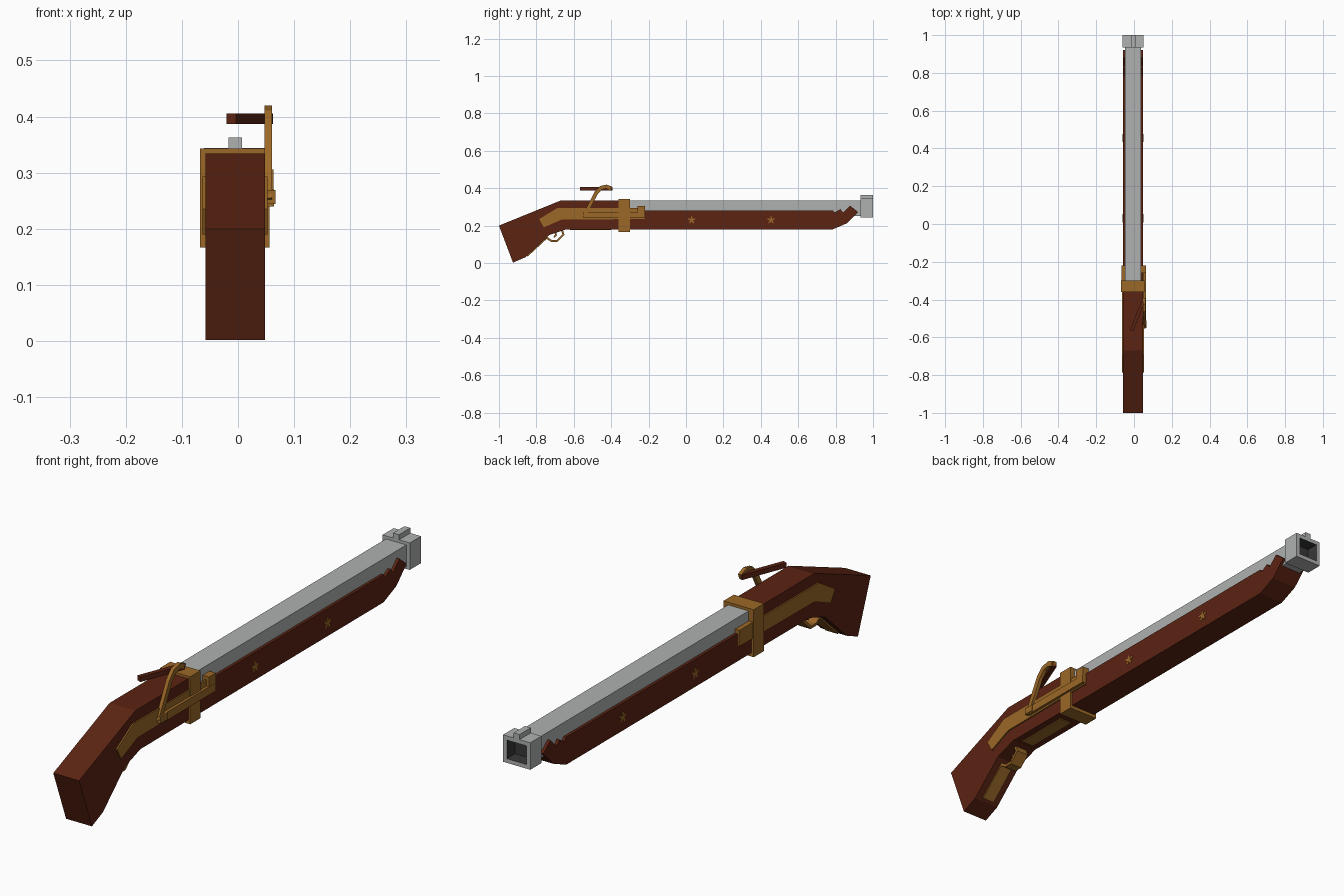
import bpy
import bmesh
import math
from mathutils import Vector

cube = bpy.data.objects.get("Cube")
if cube:
    bpy.data.objects.remove(cube, do_unlink=True)


def material(name, rgb):
    m = bpy.data.materials.new(name)
    m.use_nodes = True
    m.diffuse_color = (*rgb, 1)
    bsdf = next(n for n in m.node_tree.nodes if n.type == 'BSDF_PRINCIPLED')
    bsdf.inputs["Base Color"].default_value = (*rgb, 1)
    return m


WOOD = material("red_brown_wood", (0.105, 0.017, 0.006))
BRASS = material("brass", (0.33, 0.138, 0.02))
STEEL = material("grey_steel", (0.43, 0.44, 0.44))
DARK = material("dark_bore", (0.04, 0.04, 0.04))

MID = -0.005          # centre plane of the gun
LEFT, RIGHT = 0.048, -0.058


def finish(name, bm, *mats):
    bmesh.ops.recalc_face_normals(bm, faces=bm.faces)
    mesh = bpy.data.meshes.new(name)
    bm.to_mesh(mesh)
    bm.free()
    for m in mats:
        mesh.materials.append(m)
    ob = bpy.data.objects.new(name, mesh)
    bpy.context.collection.objects.link(ob)
    return ob


def prism(name, outline, x0, x1, mat):
    """Extrude a (y, z) outline from x0 to x1."""
    bm = bmesh.new()
    face = bm.faces.new([bm.verts.new((x0, y, z)) for y, z in outline])
    side = bmesh.ops.extrude_face_region(bm, geom=[face])["geom"]
    verts = [v for v in side if isinstance(v, bmesh.types.BMVert)]
    bmesh.ops.translate(bm, verts=verts, vec=(x1 - x0, 0, 0))
    return finish(name, bm, mat)


def box(name, x, y, z, mat):
    (y0, y1), (z0, z1) = y, z
    return prism(name, [(y0, z0), (y1, z0), (y1, z1), (y0, z1)], *x, mat)


def strip(name, path, width, x0, x1, mat):
    """Bent bar of constant width following a (y, z) path."""
    pts = [Vector(p) for p in path]
    upper, lower = [], []
    for i, p in enumerate(pts):
        a = (p - pts[i - 1]).normalized() if i else (pts[1] - p).normalized()
        b = (pts[i + 1] - p).normalized() if i + 1 < len(pts) else a
        t = (a + b).normalized()
        off = Vector((-t.y, t.x)) * width / 2 / max(t.dot(a), 0.5)
        upper.append(p + off)
        lower.append(p - off)
    return prism(name, upper + lower[::-1], x0, x1, mat)


# Wooden stock with bent grip and notched fore-end
prism("stock", [
    (-1, 0.2), (-0.67, 0.334), (-0.31, 0.334), (-0.31, 0.282),
    (0.785, 0.282), (0.795, 0.27), (0.825, 0.288), (0.84, 0.27),
    (0.878, 0.306), (0.92, 0.272), (0.86, 0.212), (0.785, 0.18),
    (-0.64, 0.18), (-0.73, 0.15), (-0.86, 0.03), (-0.925, 0.002)],
    RIGHT, LEFT, WOOD)

# Barrel
box("barrel", (-0.047, 0.037), (-0.32, 0.95), (0.252, 0.333), STEEL)

# Muzzle block with a square bore
bm = bmesh.new()
bmesh.ops.create_cube(bm, size=1)
bmesh.ops.scale(bm, verts=bm.verts, vec=(0.112, 0.066, 0.1))
bmesh.ops.translate(bm, verts=bm.verts, vec=(MID, 0.967, 0.294))
bm.normal_update()
front = max(bm.faces, key=lambda f: f.calc_center_median().y)
bmesh.ops.inset_region(bm, faces=[front], thickness=0.022)
hole = bmesh.ops.extrude_discrete_faces(bm, faces=[front])["faces"][0]
bmesh.ops.translate(bm, verts=hole.verts, vec=(0, -0.048, 0))
for f in {f for v in hole.verts for f in v.link_faces}:
    f.material_index = 1
finish("muzzle", bm, STEEL, DARK)
box("front_sight", (-0.017, 0.007), (0.934, 1), (0.34, 0.363), STEEL)

# Brass band around the breech
box("breech_band", (-0.068, 0.056), (-0.36, -0.3), (0.167, 0.343), BRASS)

# Side plates and flower inlays on both sides
plate = [(-0.785, 0.235), (-0.69, 0.293), (-0.22, 0.293),
         (-0.22, 0.235), (-0.665, 0.232), (-0.76, 0.19)]
for label, x, out in (("left", LEFT, 1), ("right", RIGHT, -1)):
    prism(label + "_side_plate", plate, x - out * 0.002, x + out * 0.005, BRASS)
    for n, y in enumerate((0.03, 0.455)):
        petals = []
        for k in range(20):
            a = math.tau * k / 20 + math.pi / 2
            r = 0.015 + 0.008 * math.cos(5 * (a - math.pi / 2))
            petals.append((y + r * math.cos(a), 0.23 + r * math.sin(a)))
        prism(f"{label}_flower_{n + 1}", petals, x - out * 0.002,
              x + out * 0.002, BRASS)
box("right_plate_ridge", (-0.065, -0.045), (-0.3, -0.22), (0.282, 0.296), BRASS)

# Lock on the left side
box("lock_bar", (0.045, 0.064), (-0.54, -0.22), (0.24, 0.27), BRASS)
box("flash_pan", (0.036, 0.063), (-0.26, -0.22), (0.27, 0.306), BRASS)
strip("match_arm", [(-0.545, 0.25), (-0.48, 0.375), (-0.455, 0.402),
                    (-0.425, 0.409), (-0.395, 0.397)],
      0.02, 0.047, 0.061, BRASS)
strip("arm_foot", [(-0.55, 0.257), (-0.51, 0.257)], 0.025, 0.047, 0.067, BRASS)

# Slow match, lying diagonally through the arm
match = box("slow_match", (-0.009, 0.009), (-0.09, 0.09), (-0.009, 0.009), WOOD)
match.rotation_euler.z = -math.atan2(0.065, 0.165)
match.location = (0.021, -0.48, 0.396)

# Underside plates, trigger and guard
box("belly_plate", (-0.03, 0.02), (-0.62, -0.4), (0.176, 0.184), BRASS)
strip("grip_plate", [(-0.85, 0.038), (-0.74, 0.14)], 0.01, -0.03, 0.02, BRASS)
strip("trigger_guard", [(-0.755, 0.142), (-0.72, 0.118), (-0.69, 0.118),
                        (-0.655, 0.152), (-0.665, 0.18)],
      0.01, -0.03, 0.02, BRASS)
strip("trigger", [(-0.7, 0.17), (-0.695, 0.15), (-0.705, 0.138)],
      0.009, -0.012, 0.002, BRASS)
